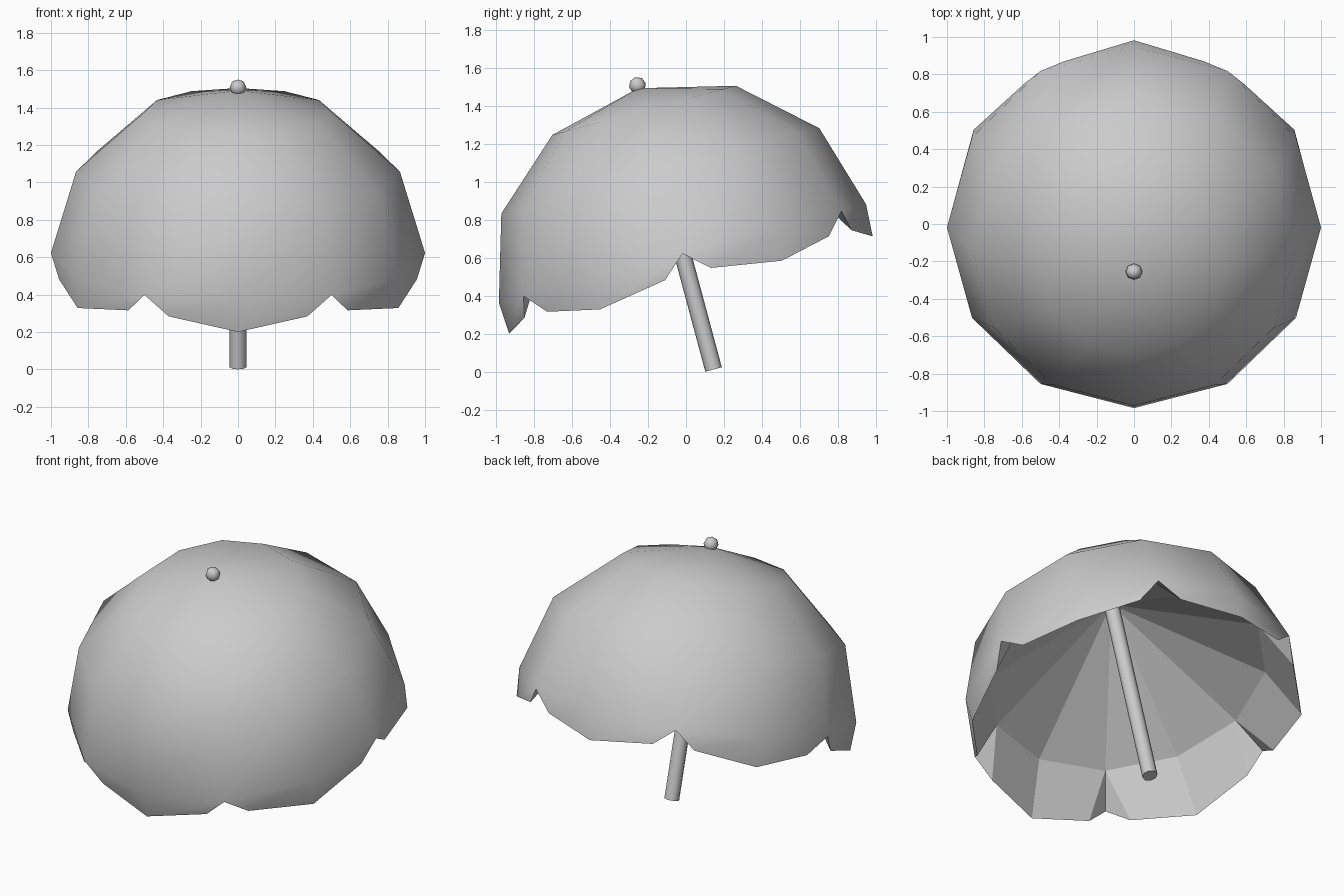
import bpy
import bmesh
from math import sin, cos, pi, radians
from mathutils import Matrix, Vector

if "Cube" in bpy.data.objects:
    bpy.data.objects.remove(bpy.data.objects["Cube"])

SIDES = 12            # canopy sides, two per scallop
RIM_Z = 0.632         # height of the widest ring along the pole
DOME_H = 0.9
POLE_R = 0.045

# The whole umbrella leans forward around the foot of its pole
LEAN = Matrix.Translation((0, 0.145, 0.012)) @ Matrix.Rotation(radians(15), 4, "X")

grey = bpy.data.materials.new("plain_grey")
grey.use_nodes = True
grey.diffuse_color = (0.6, 0.6, 0.6, 1)
grey.node_tree.nodes["Principled BSDF"].inputs["Base Color"].default_value = (0.6, 0.6, 0.6, 1)


def polar(r, step, z):
    a = 2 * pi * step / SIDES
    return Vector((r * cos(a), r * sin(a), z))


def ring(bm, r, z):
    return [bm.verts.new(polar(r, i, z)) for i in range(SIDES)]


def bridge(bm, low, high):
    for i in range(SIDES):
        j = (i + 1) % SIDES
        bm.faces.new((low[i], low[j], high[j], high[i]))


def fan(bm, base, z):
    tip = bm.verts.new((0, 0, z))
    for i in range(SIDES):
        bm.faces.new((base[i], base[(i + 1) % SIDES], tip))


def scallops(bm, valleys):
    """Hem points: for each side, the two ends and the shoulder between them."""
    ends = [valleys[i] if i % 2 == 0 else bm.verts.new(polar(0.99, i, 0.46))
            for i in range(SIDES)]
    shoulders = []
    for i in range(SIDES):
        a, b = polar(0.99, i, 0.52), polar(0.99, i + 1, 0.52)
        shoulders.append(bm.verts.new(a.lerp(b, 0.25 if i % 2 == 0 else 0.75)))
    return ends, shoulders


def finish(bm, name, smooth):
    bm.transform(LEAN)
    for f in bm.faces:
        f.smooth = smooth
    mesh = bpy.data.meshes.new(name)
    bm.to_mesh(mesh)
    bm.free()
    mesh.materials.append(grey)
    obj = bpy.data.objects.new(name, mesh)
    bpy.context.collection.objects.link(obj)
    return obj


# Canopy: half dome with a scalloped hem
bm = bmesh.new()
rings = [ring(bm, cos(a), RIM_Z + DOME_H * sin(a)) for a in (0, pi / 6, pi / 3)]
bridge(bm, rings[0], rings[1])
bridge(bm, rings[1], rings[2])
fan(bm, rings[2], RIM_Z + DOME_H)
ends, shoulders = scallops(bm, rings[0])
for i in range(SIDES):
    j = (i + 1) % SIDES
    loop = [rings[0][j], rings[0][i], ends[i], shoulders[i], ends[j]]
    bm.faces.new(list(dict.fromkeys(loop)))
finish(bm, "canopy", True)

# Lining: faceted shallow cone with a band down to the hem
bm = bmesh.new()
valleys = {i: bm.verts.new(polar(1, i, RIM_Z)) for i in range(0, SIDES, 2)}
inner = ring(bm, 0.83, 0.8)
ends, shoulders = scallops(bm, valleys)
fan(bm, inner, 1.36)
for i in range(SIDES):
    j = (i + 1) % SIDES
    s = shoulders[i]
    if i % 2 == 0:
        bm.faces.new((inner[i], ends[i], s))
        bm.faces.new((inner[i], s, ends[j], inner[j]))
    else:
        bm.faces.new((inner[j], s, ends[j]))
        bm.faces.new((inner[i], ends[i], s, inner[j]))
bmesh.ops.reverse_faces(bm, faces=[f for f in bm.faces if f.normal.z > 0 or f.calc_center_median().z > 0.9])
bm.normal_update()
for f in bm.faces:
    # every lining face looks inwards to the pole
    c = f.calc_center_median()
    if f.normal.dot(Vector((c.x, c.y, 0))) > 0:
        f.normal_flip()
finish(bm, "lining", False)

# Pole
bm = bmesh.new()
length = 1.45
bmesh.ops.create_cone(bm, cap_ends=True, segments=8, radius1=POLE_R, radius2=POLE_R,
                      depth=length, matrix=Matrix.Translation((0, 0, length / 2)))
pole = finish(bm, "pole", True)

# Finial on the crown
bm = bmesh.new()
bmesh.ops.create_uvsphere(bm, u_segments=8, v_segments=4, radius=POLE_R,
                          matrix=Matrix.Translation((0, 0, 1.547)))
finish(bm, "finial", True)

# Keep the flat end of the pole crisp
bpy.ops.object.select_all(action="DESELECT")
pole.select_set(True)
bpy.context.view_layer.objects.active = pole
bpy.ops.object.shade_smooth_by_angle(angle=radians(50))
